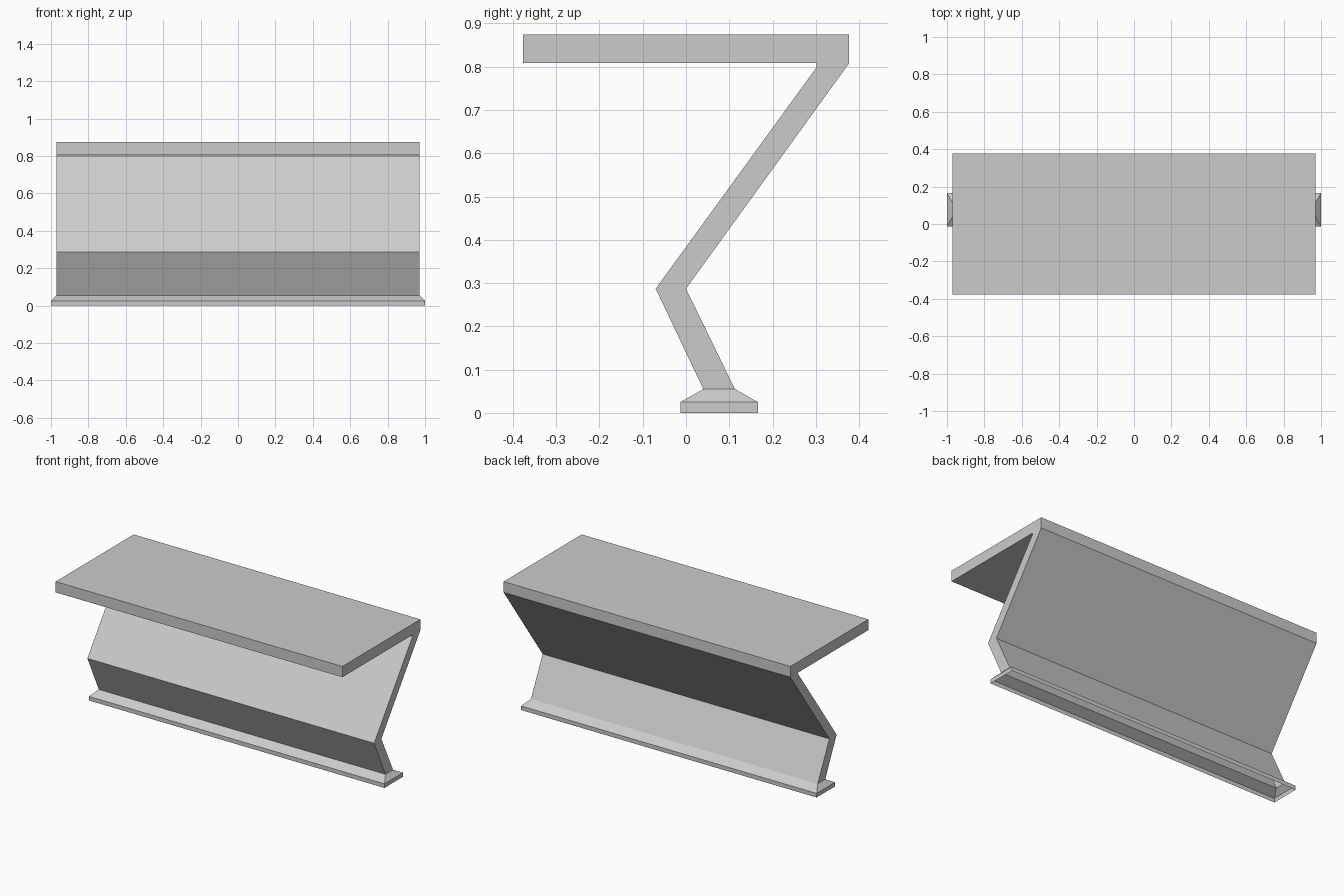
import bpy, bmesh

if "Cube" in bpy.data.objects:
    bpy.data.objects.remove(bpy.data.objects["Cube"])

HALF = 0.97

# Side profile (y, z) of slab and zig-zag leg; first and last points are the leg's lower end
PROFILE = [(0.113, 0.055), (0.0, 0.287), (0.377, 0.808), (0.377, 0.874),
           (-0.377, 0.874), (-0.377, 0.808), (0.302, 0.808), (0.302, 0.799),
           (-0.07, 0.287), (0.04, 0.055)]


def make_object(name, bm):
    mesh = bpy.data.meshes.new(name)
    bm.to_mesh(mesh)
    bm.free()
    obj = bpy.data.objects.new(name, mesh)
    bpy.context.collection.objects.link(obj)
    return obj


# Folded slab and leg, open at the bottom where it meets the foot
bm = bmesh.new()
right = [bm.verts.new((HALF, y, z)) for y, z in PROFILE]
left = [bm.verts.new((-HALF, y, z)) for y, z in PROFILE]
bm.faces.new(right)
bm.faces.new(left[::-1])
for i in range(len(PROFILE) - 1):
    bm.faces.new((right[i], left[i], left[i + 1], right[i + 1]))
make_object("folded_slab_and_leg", bm)

# Flared foot: sloped skirt and vertical rim, hollow underneath
bm = bmesh.new()
rings = []
for hx, y0, y1, z in [(HALF, 0.04, 0.113, 0.055),
                      (1.0, -0.013, 0.166, 0.025),
                      (1.0, -0.013, 0.166, 0.0)]:
    rings.append([bm.verts.new((x, y, z)) for x, y in
                  [(-hx, y0), (hx, y0), (hx, y1), (-hx, y1)]])
for top, low in zip(rings, rings[1:]):
    for i in range(4):
        j = (i + 1) % 4
        bm.faces.new((low[i], low[j], top[j], top[i]))
make_object("flared_foot", bm)
